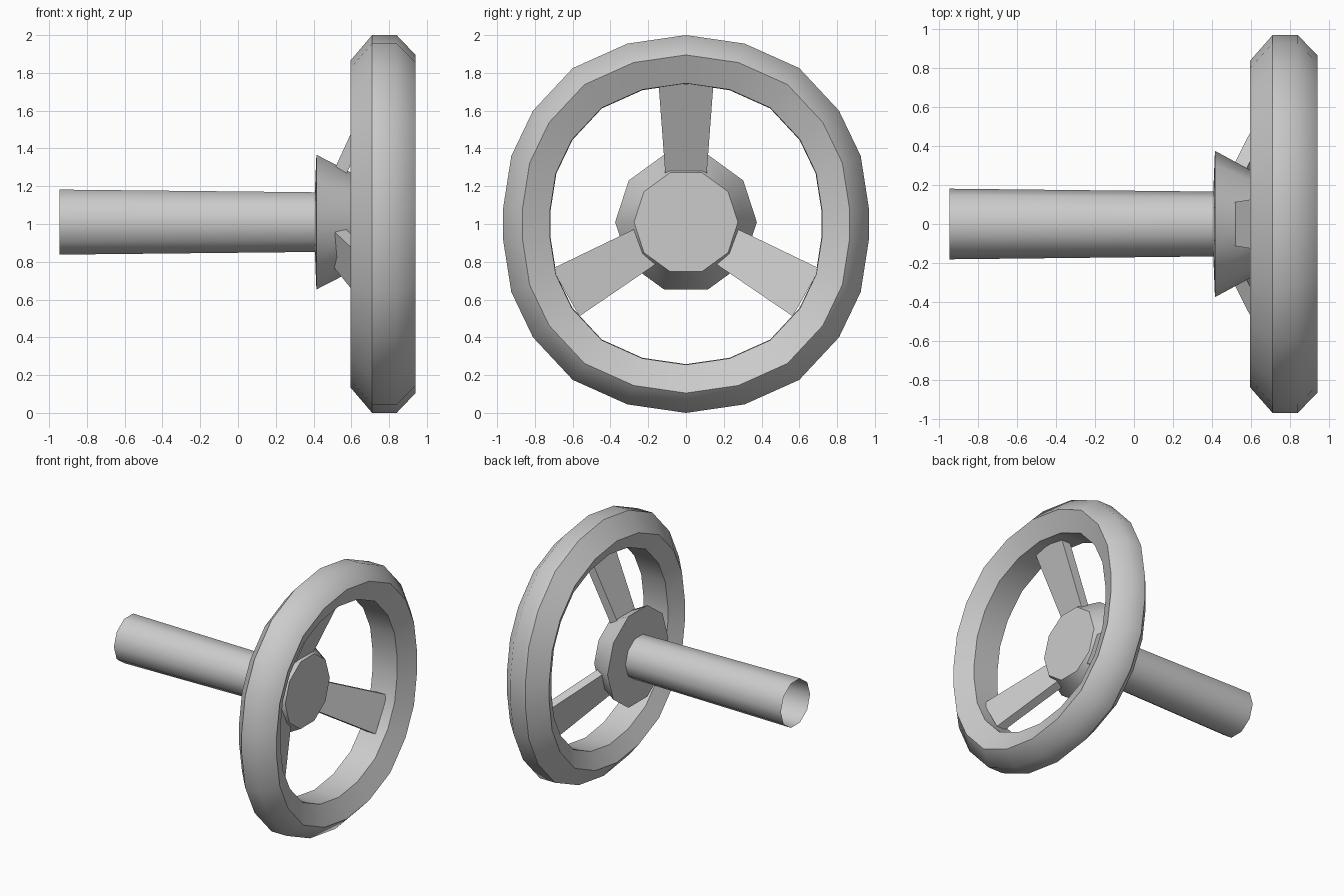
import bpy
import bmesh
import math
from mathutils import Matrix, Vector

cube = bpy.data.objects.get("Cube")
if cube:
    bpy.data.objects.remove(cube, do_unlink=True)

# Single material
grey = bpy.data.materials.new("plain grey")
grey.use_nodes = True
COLOUR = (0.6, 0.6, 0.6, 1)
grey.diffuse_color = COLOUR
grey.node_tree.nodes["Principled BSDF"].inputs["Base Color"].default_value = COLOUR


def finish(name, bm, angle):
    bmesh.ops.recalc_face_normals(bm, faces=bm.faces)
    mesh = bpy.data.meshes.new(name)
    bm.to_mesh(mesh)
    bm.free()
    mesh.materials.append(grey)
    obj = bpy.data.objects.new(name, mesh)
    bpy.context.collection.objects.link(obj)
    bpy.ops.object.select_all(action="DESELECT")
    obj.select_set(True)
    bpy.context.view_layer.objects.active = obj
    bpy.ops.object.shade_smooth_by_angle(angle=math.radians(angle))
    return obj


def loft(bm, outline, profile, centre_z, closed=False):
    """Sweep (x, scale) profile points with a y-z outline along the x axis."""
    rings = [[bm.verts.new((x, y * s, centre_z + z * s)) for y, z in outline]
             for x, s in profile]
    pairs = list(zip(rings, rings[1:]))
    if closed:
        pairs.append((rings[-1], rings[0]))
    count = len(outline)
    for a, b in pairs:
        for i in range(count):
            j = (i + 1) % count
            bm.faces.new((a[i], a[j], b[j], b[i]))
    return rings


def polygon(sides):
    # Flat edge on top
    step = math.tau / sides
    return [(math.sin((i + 0.5) * step), math.cos((i + 0.5) * step))
            for i in range(sides)]


# Rim: mirrored quarter outline, swept cross-section
quarter = [(0.31, 0.955), (0.6, 0.825), (0.81, 0.6), (0.925, 0.36), (0.968, 0.085)]
right_half = [(0, 1)] + quarter + [(y, -z) for y, z in reversed(quarter)]
rim_outline = right_half + [(-y, -z) for y, z in right_half]
rim_section = [(0.595, 0.865), (0.71, 1), (0.84, 1), (0.94, 0.895),
               (0.87, 0.745), (0.66, 0.742)]
bm = bmesh.new()
loft(bm, rim_outline, rim_section, 1.0, closed=True)
finish("rim", bm, 47)

# Hub: tapered ten-sided block with a slightly domed back
HUB_Z = 1.01
bm = bmesh.new()
rings = loft(bm, polygon(10), [(0.415, 0.375), (0.6, 0.275)], HUB_Z)
bm.faces.new(rings[-1])
tip = bm.verts.new((0.4, 0, HUB_Z))
back = rings[0]
for i, vert in enumerate(back):
    bm.faces.new((vert, back[i - 1], tip))
finish("hub", bm, 47)

# Column: open tapered tube
bm = bmesh.new()
loft(bm, polygon(10), [(-0.945, 0.181), (0.41, 0.166)], HUB_Z)
finish("column", bm, 47)

# Spokes: tapered slanted bars, three around the axis
for index, name in enumerate(("top_spoke", "left_spoke", "right_spoke")):
    bm = bmesh.new()
    bmesh.ops.create_cube(bm, size=1)
    for v in bm.verts:
        outer = v.co.z > 0
        radius = 0.735 if outer else 0.24
        width = 0.145 if outer else 0.108
        x = 0.49 + (radius - 0.24) * 0.46 + (0.075 if v.co.x > 0 else 0)
        v.co = Vector((x, math.copysign(width, v.co.y), radius))
    turn = Matrix.Rotation(-index * math.tau / 3, 4, "X")
    bm.transform(Matrix.Translation((0, 0, 1.005)) @ turn)
    finish(name, bm, 30)
